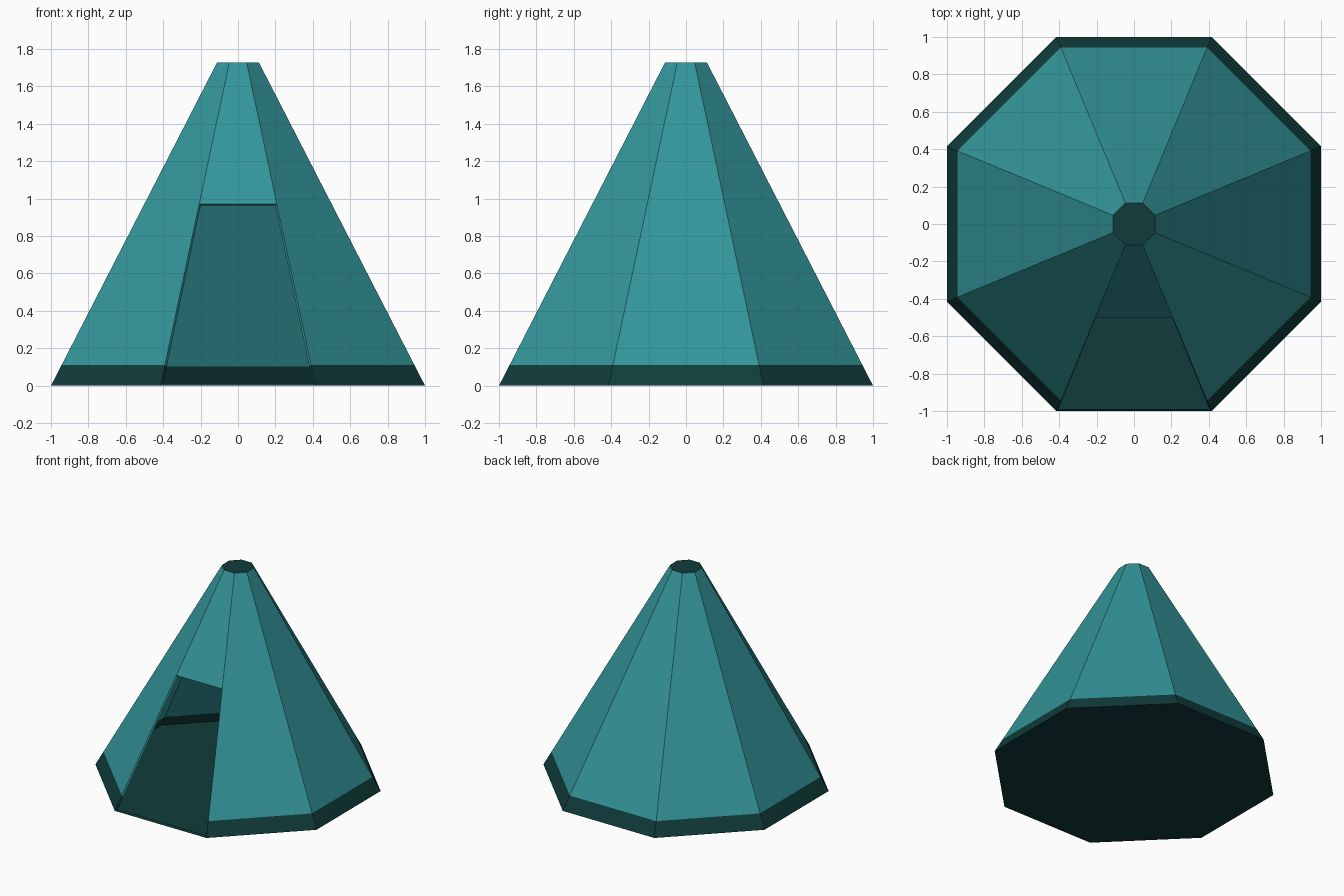
import bpy
import bmesh
from math import cos, sin, pi

cube = bpy.data.objects.get("Cube")
if cube:
    bpy.data.objects.remove(cube)

SIDES = 8
FRONT = 5            # index of the panel facing -y
HEIGHT = 1.728
TOP_APOTHEM = 0.112
FLOOR = 0.014
BAND = 0.11
DOOR = 0.972
WALL = 0.016


def make_material(name, rgb):
    mat = bpy.data.materials.new(name)
    mat.use_nodes = True
    colour = (*rgb, 1)
    mat.diffuse_color = colour
    mat.node_tree.nodes["Principled BSDF"].inputs["Base Color"].default_value = colour
    return mat


teal = make_material("teal canvas", (0.033, 0.30, 0.32))
dark = make_material("dark teal trim", (0.005, 0.045, 0.043))


def ring(bm, z):
    """Octagon of the tent's tapering section at height z."""
    apothem = 1 + (TOP_APOTHEM - 1) * z / HEIGHT
    radius = apothem / cos(pi / SIDES)
    angles = [(2 * i + 1) * pi / SIDES for i in range(SIDES)]
    return [bm.verts.new((radius * cos(a), radius * sin(a), z)) for a in angles]


def finish(bm, name, materials):
    loose = [v for v in bm.verts if not v.link_faces]
    bmesh.ops.delete(bm, geom=loose, context='VERTS')
    mesh = bpy.data.meshes.new(name)
    bm.to_mesh(mesh)
    bm.free()
    for mat in materials:
        mesh.materials.append(mat)
    obj = bpy.data.objects.new(name, mesh)
    bpy.context.collection.objects.link(obj)
    return obj


# Thin ground sheet, its front edge forming the door sill
bm = bmesh.new()
low, high = ring(bm, 0), ring(bm, FLOOR)
for i in range(SIDES):
    j = (i + 1) % SIDES
    bm.faces.new((low[i], low[j], high[j], high[i]))
bm.faces.new(high)
bm.faces.new(low[::-1])
finish(bm, "ground_sheet", [dark])

# Canvas walls with a dark lower band, an open doorway and a dark cap
bm = bmesh.new()
levels = [FLOOR, BAND, DOOR, HEIGHT]
rings = [ring(bm, z) for z in levels]
for level, (a, b) in enumerate(zip(rings, rings[1:])):
    for i in range(SIDES):
        if i == FRONT and levels[level] < DOOR:
            continue
        j = (i + 1) % SIDES
        face = bm.faces.new((a[i], a[j], b[j], b[i]))
        face.material_index = 1 if level == 0 else 0
cap = bm.faces.new(rings[-1])
cap.material_index = 1
walls = finish(bm, "tent_walls", [teal, dark])

# Give the canvas its thickness, growing inwards
solid = walls.modifiers.new("canvas_thickness", 'SOLIDIFY')
solid.thickness = WALL
solid.offset = -1
solid.use_even_offset = True
